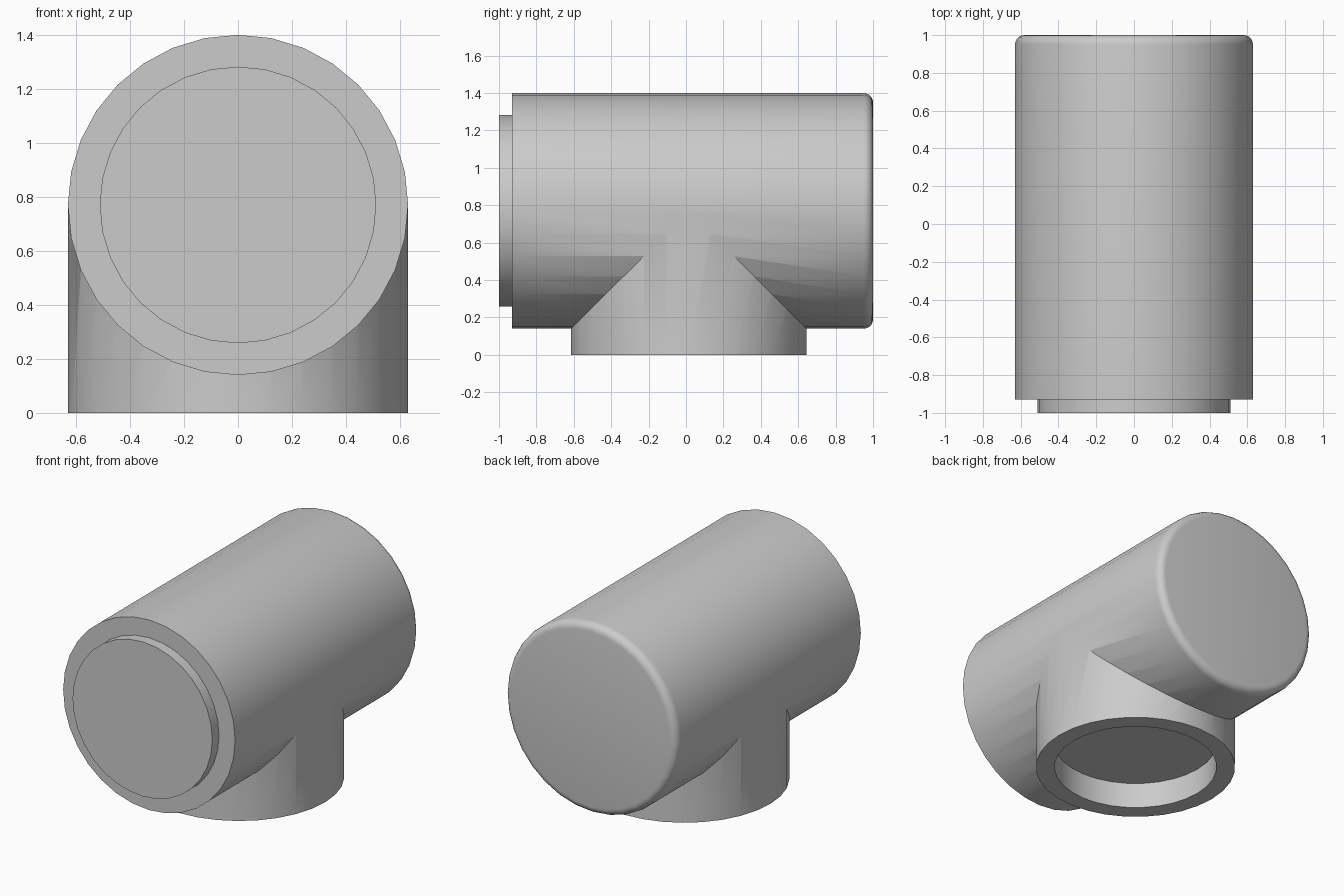
import bpy
import math
from mathutils import Matrix

cube = bpy.data.objects.get("Cube")
if cube:
    bpy.data.objects.remove(cube)

SIDES = 32
RADIUS = 0.63
AXIS_Z = 0.77
BRANCH_Y = 0.015
ALONG_Y = Matrix.Translation((0, 0, AXIS_Z)) @ Matrix.Rotation(-math.pi / 2, 4, 'X')
UPRIGHT = Matrix.Translation((0, BRANCH_Y, 0))

grey = bpy.data.materials.new("plain grey")
grey.use_nodes = True
colour = (0.6, 0.6, 0.6, 1)
grey.diffuse_color = colour
grey.node_tree.nodes["Principled BSDF"].inputs["Base Color"].default_value = colour


def lathe(name, profile, placement):
    """Closed solid of revolution from (radius, height) points, bottom to top."""
    verts, faces = [], []
    for r, h in profile:
        for i in range(SIDES):
            a = math.tau * i / SIDES
            verts.append(placement @ Matrix.Rotation(a, 4, 'Z') @ Matrix.Translation((r, 0, h)).to_translation())
    for k in range(len(profile) - 1):
        lo, hi = k * SIDES, (k + 1) * SIDES
        for i in range(SIDES):
            j = (i + 1) % SIDES
            faces.append((lo + i, lo + j, hi + j, hi + i))
    faces.append(tuple(reversed(range(SIDES))))
    faces.append(tuple(range(len(verts) - SIDES, len(verts))))
    mesh = bpy.data.meshes.new(name)
    mesh.from_pydata(verts, [], faces)
    mesh.materials.append(grey)
    obj = bpy.data.objects.new(name, mesh)
    bpy.context.collection.objects.link(obj)
    return obj


def combine(target, other, operation):
    """Apply a boolean and discard the helper solid."""
    mod = target.modifiers.new("combine", 'BOOLEAN')
    mod.operation = operation
    mod.solver = 'EXACT'
    mod.object = other
    bpy.context.view_layer.update()
    graph = bpy.context.evaluated_depsgraph_get()
    mesh = bpy.data.meshes.new_from_object(target.evaluated_get(graph))
    target.modifiers.clear()
    target.data = mesh
    bpy.data.objects.remove(other)


# Main pipe: stepped front plug and rounded back rim
ROUND = 0.05
rim = [(RADIUS - ROUND + ROUND * math.cos(a), 1 - ROUND + ROUND * math.sin(a))
       for a in (math.pi / 2 * i / 5 for i in range(6))]
pipe = lathe("tee_pipe", [(0.512, -1), (0.512, -0.93), (RADIUS, -0.93)] + rim, ALONG_Y)

# Downward branch, merged into the pipe
branch = lathe("branch", [(RADIUS - 0.001, 0), (RADIUS - 0.001, AXIS_Z - 0.005)], UPRIGHT)
combine(pipe, branch, 'UNION')

# Shallow round socket in the foot of the branch
socket = lathe("socket_cutter", [(0.512, -0.1), (0.512, 0.175)], UPRIGHT)
combine(pipe, socket, 'DIFFERENCE')

# Smooth round walls with crisp rims
bpy.ops.object.select_all(action='DESELECT')
pipe.select_set(True)
bpy.context.view_layer.objects.active = pipe
bpy.ops.object.shade_smooth_by_angle(angle=math.radians(30))
